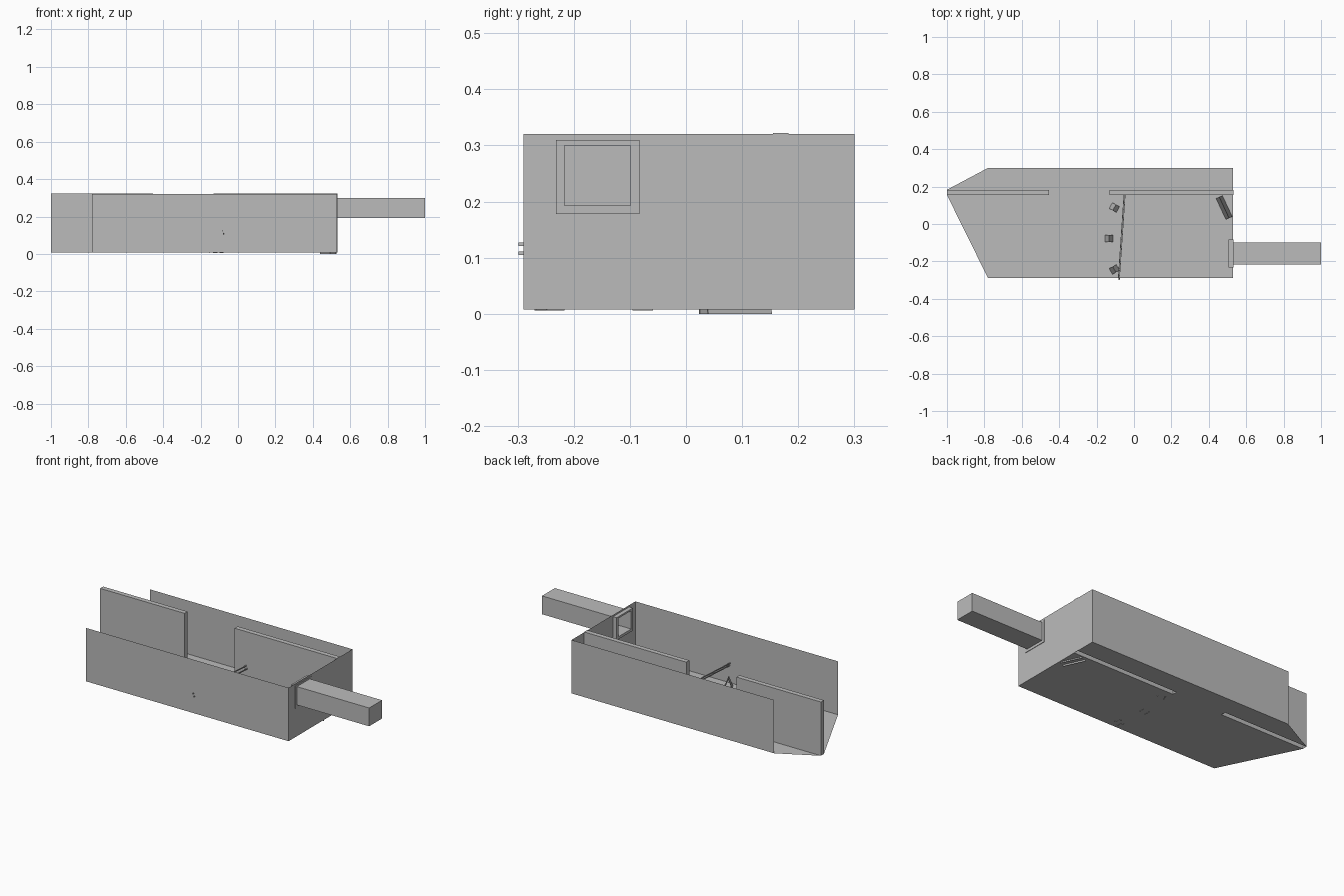
import bpy, bmesh, math
from mathutils import Matrix, Vector

if "Cube" in bpy.data.objects:
    bpy.data.objects.remove(bpy.data.objects["Cube"])

grey = bpy.data.materials.new("plain grey")
grey.diffuse_color = (0.5, 0.5, 0.5, 1)
grey.use_nodes = True
grey.node_tree.nodes["Principled BSDF"].inputs["Base Color"].default_value = grey.diffuse_color


def faces_object(name, faces):
    """Object from a list of polygons, each a list of points."""
    bm = bmesh.new()
    for pts in faces:
        bm.faces.new([bm.verts.new(p) for p in pts])
    bmesh.ops.remove_doubles(bm, verts=bm.verts, dist=1e-5)
    return finish(name, bm)


def finish(name, bm):
    me = bpy.data.meshes.new(name)
    bm.to_mesh(me)
    bm.free()
    me.materials.append(grey)
    ob = bpy.data.objects.new(name, me)
    bpy.context.collection.objects.link(ob)
    return ob


def box(name, lo, hi, drop=None):
    """Box between two corners; drop is the outward direction of a face left open."""
    lo, hi = Vector(lo), Vector(hi)
    bm = bmesh.new()
    bmesh.ops.create_cube(bm, size=1, matrix=Matrix.Translation((lo + hi) / 2)
                          @ Matrix.Diagonal((*(hi - lo), 1)))
    if drop:
        bm.normal_update()
        gone = [f for f in bm.faces if f.normal.dot(Vector(drop)) > 0.9]
        bmesh.ops.delete(bm, geom=gone, context='FACES')
    return finish(name, bm)


X0, X1, TIP = -0.78, 0.53, -1.0      # room ends and pointed end
Y0, Y1 = -0.29, 0.30                 # front and back walls
P0, P1 = 0.155, 0.183                # partition thickness
Z0, Z1 = 0.008, 0.32
GAP = (-0.455, -0.13)                # opening in the partition
DY, DZ = (-0.217, -0.098), (0.193, 0.30)   # duct section

# floor, slotted under the partition
floor_outline = [
    [(X0, Y0), (X1, Y0), (X1, P0), (TIP, P0)],
    [(TIP, P1), (X1, P1), (X1, Y1), (X0, Y1)],
    [(GAP[0], P0), (GAP[1], P0), (GAP[1], P1), (GAP[0], P1)],
]
faces_object("floor", [[(x, y, Z0) for x, y in f] for f in floor_outline])

# thin long walls
for name, y, order in (("front_wall", Y0, 1), ("back_wall", Y1, -1)):
    pts = [(X0, y, Z0), (X1, y, Z0), (X1, y, Z1), (X0, y, Z1)]
    faces_object(name, [pts[::order]])


# panel with a rectangular hole, used for the end wall and the duct frame
def holed(x, ys, zs):
    a, b = DY
    c, d = DZ
    rects = [(ys[0], a, zs[0], zs[1]), (b, ys[1], zs[0], zs[1]),
             (a, b, zs[0], c), (a, b, d, zs[1])]
    return [[(x, p, r), (x, q, r), (x, q, s), (x, p, s)] for p, q, r, s in rects]


faces_object("end_wall", holed(X1, (Y0, Y1), (Z0, Z1)))
frame = faces_object("duct_frame", holed(0.533, (-0.232, -0.083), (0.178, 0.31)))
solid = frame.modifiers.new("thickness", 'SOLIDIFY')
solid.thickness = 0.027
solid.offset = -1

# duct, open towards the room
box("duct", (0.515, DY[0], DZ[0]), (1.0, DY[1], DZ[1]), drop=(-1, 0, 0))

# two partition walls, open underneath
box("partition_left", (TIP, P0, Z0), (GAP[0], P1, Z1 + 0.002), drop=(0, 0, -1))
box("partition_right", (GAP[1], P0, Z0), (X1 + 0.001, P1, Z1 + 0.002), drop=(0, 0, -1))


# folding stand: two thin leaning panels meeting at a ridge
def stand(name, x, y, angle, depth, width, height, base):
    bm = bmesh.new()
    for s in (-1, 1):
        foot, t = s * depth / 2, 0.004
        prof = [(foot, 0), (foot - s * t, 0), (0, height - 2 * t), (0, height)]
        ends = [[bm.verts.new((u, v, h)) for u, h in prof]
                for v in (-width / 2, width / 2)]
        bm.faces.new(ends[0])
        bm.faces.new(ends[1][::-1])
        for i in range(4):
            j = (i + 1) % 4
            bm.faces.new((ends[0][i], ends[1][i], ends[1][j], ends[0][j]))
    bmesh.ops.recalc_face_normals(bm, faces=bm.faces)
    ob = finish(name, bm)
    ob.location = (x, y, base)
    ob.rotation_euler.z = math.radians(angle)


for i, (x, y, a) in enumerate([(-0.105, 0.088, -28), (-0.133, -0.077, 0),
                               (-0.105, -0.243, 30)]):
    stand(f"small_stand_{i + 1}", x, y, a, 0.045, 0.036, 0.06, 0.006)
stand("large_stand", 0.482, 0.088, 25, 0.04, 0.125, 0.12, 0.0)

# pair of thin rails crossing the room, ends poking through the front wall
for name, z, dx in (("upper_rail", 0.124, -0.003), ("lower_rail", 0.108, 0.003)):
    rail = box(name, (-0.002, -0.227, -0.003), (0.002, 0.227, 0.003))
    rail.location = (-0.066 + dx, -0.072, z)
    rail.rotation_euler.z = -math.atan(0.068)
